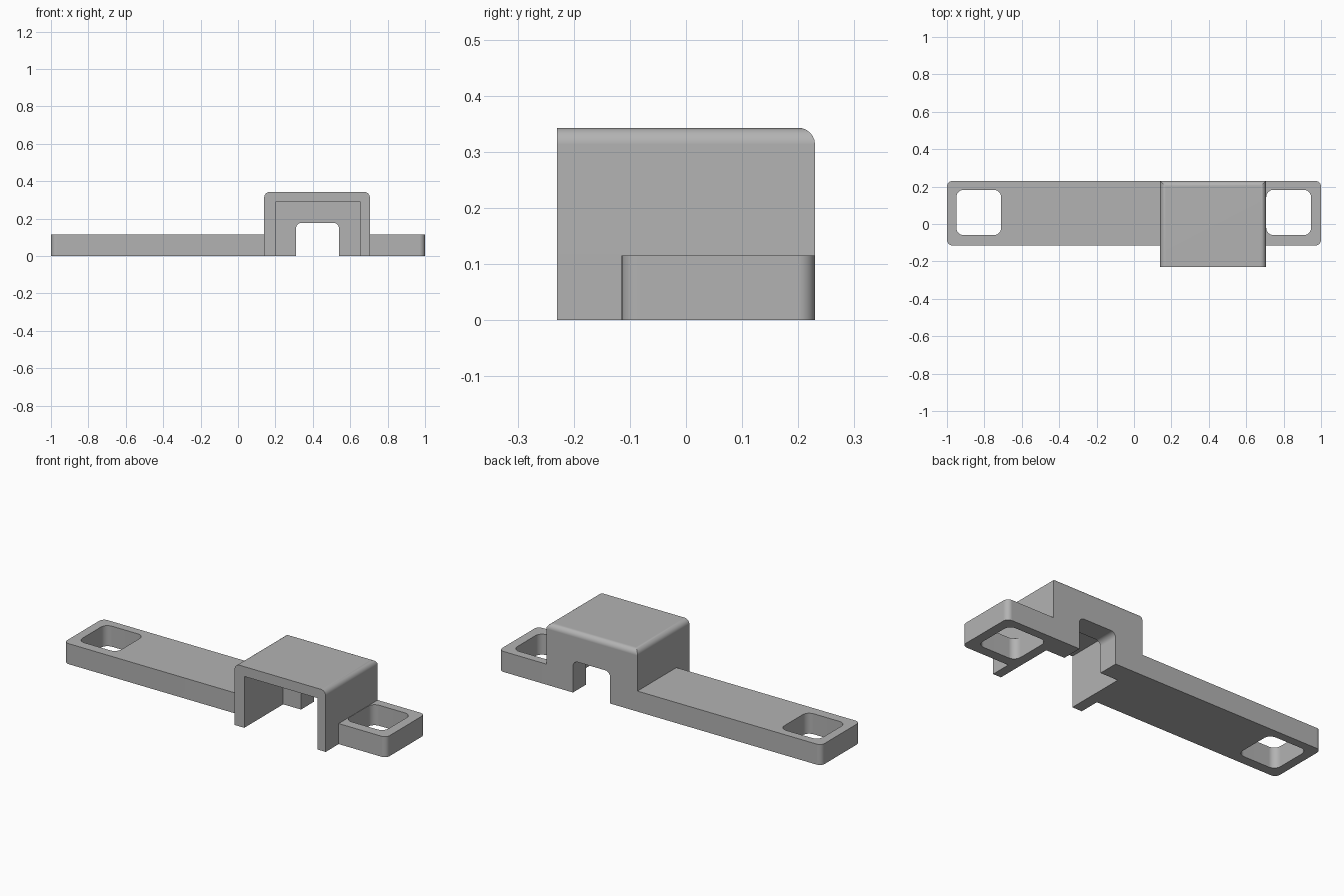
import bpy
import bmesh
import math
from mathutils import Vector

cube = bpy.data.objects.get("Cube")
if cube:
    bpy.data.objects.remove(cube, do_unlink=True)

# Single grey plastic
grey = bpy.data.materials.new("grey plastic")
grey.use_nodes = True
colour = (0.45, 0.45, 0.45, 1)
grey.diffuse_color = colour
grey.node_tree.nodes["Principled BSDF"].inputs["Base Color"].default_value = colour


def box(name, lo, hi, radius=0, rounded=None):
    """Box between two corners; edges passing rounded(midpoint, direction) get a fillet."""
    lo, hi = Vector(lo), Vector(hi)
    bm = bmesh.new()
    bmesh.ops.create_cube(bm, size=1)
    for v in bm.verts:
        v.co = Vector(l + (h - l) * (c + 0.5) for l, h, c in zip(lo, hi, v.co))
    if rounded:
        edges = []
        for e in bm.edges:
            a, b = (v.co for v in e.verts)
            if rounded((a + b) / 2, (b - a).normalized()):
                edges.append(e)
        bmesh.ops.bevel(bm, geom=edges, offset=radius, segments=6,
                        profile=0.5, affect='EDGES', clamp_overlap=True)
    mesh = bpy.data.meshes.new(name)
    bm.to_mesh(mesh)
    bm.free()
    mesh.materials.append(grey)
    obj = bpy.data.objects.new(name, mesh)
    bpy.context.collection.objects.link(obj)
    return obj


def activate(obj):
    bpy.ops.object.select_all(action='DESELECT')
    obj.select_set(True)
    bpy.context.view_layer.objects.active = obj


def cut(obj, cutter):
    activate(obj)
    mod = obj.modifiers.new("cut", 'BOOLEAN')
    mod.operation = 'DIFFERENCE'
    mod.solver = 'EXACT'
    mod.object = cutter
    bpy.ops.object.modifier_apply(modifier=mod.name)
    bpy.data.objects.remove(cutter, do_unlink=True)


def finish(obj):
    activate(obj)
    bpy.ops.object.shade_smooth_by_angle(angle=math.radians(30))
    mod = obj.modifiers.new("even shading", 'WEIGHTED_NORMAL')
    mod.keep_sharp = True


FRONT, BACK = -0.23, 0.23
ARM_FRONT, ARM_TOP = -0.115, 0.115
LEFT, RIGHT, TOP = 0.705, 0.14, 0.343


def upright(mid, d):
    return abs(d.z) > 0.9


# Mounting arms, each with a rounded square strap hole
for name, x0, x1, h0, h1 in (("right_arm", -1, RIGHT, -0.95, -0.71),
                             ("left_arm", LEFT, 1, 0.707, 0.947)):
    arm = box(name, (x0, ARM_FRONT, 0), (x1, BACK, ARM_TOP), 0.03,
              lambda m, d: upright(m, d) and abs(m.x) > 0.9)
    hole = box("hole_cutter", (h0, -0.06, -0.1), (h1, 0.183, 0.3), 0.04, upright)
    cut(arm, hole)
    finish(arm)

# Housing, rounded along the top at both sides and the back
housing = box("housing", (RIGHT, FRONT, 0), (LEFT, BACK, TOP), 0.03,
              lambda m, d: m.z > TOP - 0.01 and m.y > FRONT + 0.01)

# Pocket open to the front and below
cut(housing, box("pocket_cutter", (0.2, -0.5, -0.1), (0.655, 0.115, 0.288)))

# Cable notch through the back wall
cut(housing, box("notch_cutter", (0.31, 0.05, -0.1), (0.54, 0.5, 0.178), 0.03,
                 lambda m, d: abs(d.y) > 0.9 and m.z > 0))
finish(housing)
